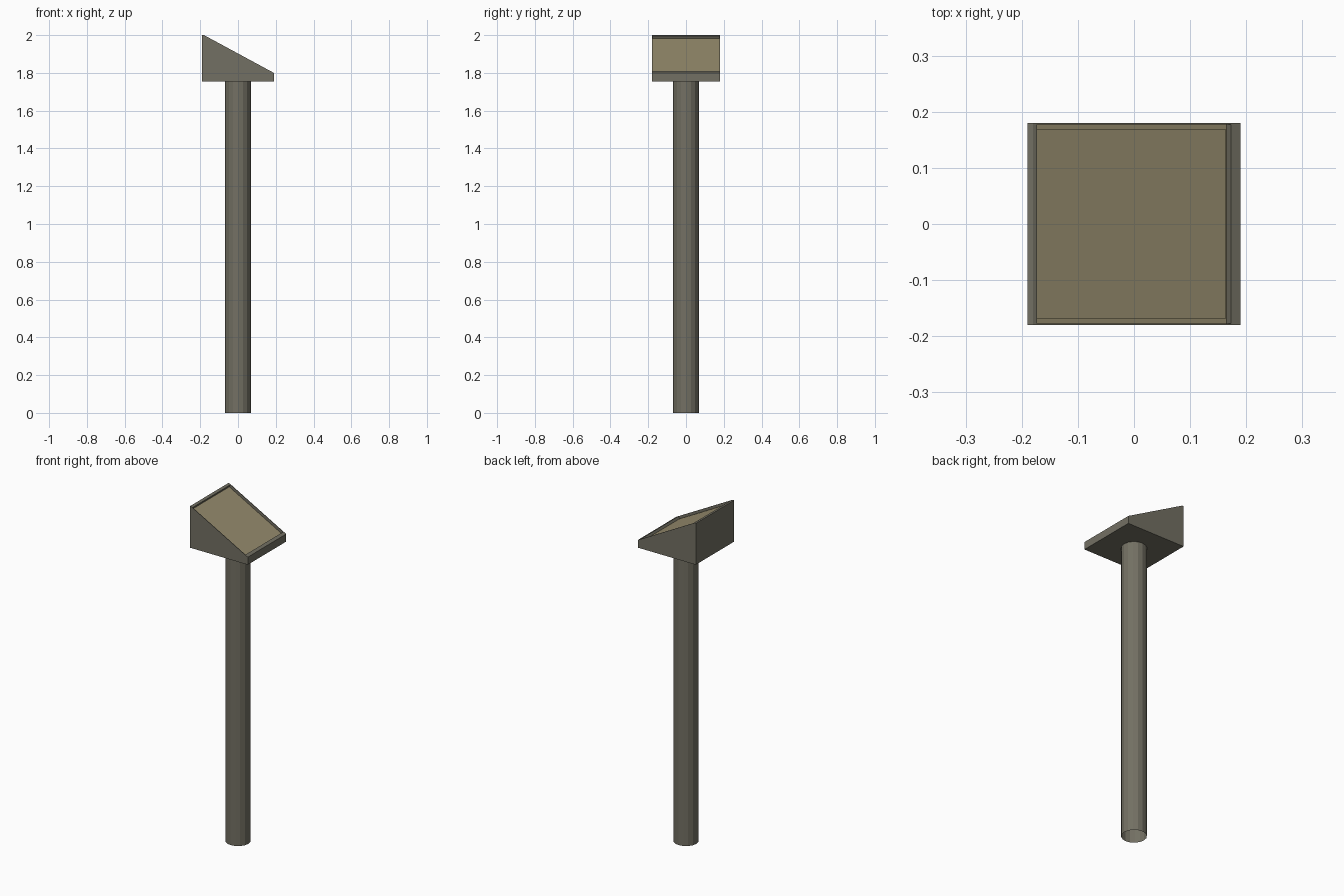
import bpy, bmesh, math
from mathutils import Vector

if "Cube" in bpy.data.objects:
    bpy.data.objects.remove(bpy.data.objects["Cube"])


def material(name, rgb):
    m = bpy.data.materials.new(name)
    m.diffuse_color = (*rgb, 1)
    m.use_nodes = True
    m.node_tree.nodes["Principled BSDF"].inputs["Base Color"].default_value = m.diffuse_color
    return m


METAL = material("weathered metal", (0.171, 0.162, 0.125))
PANEL = material("tan panel", (0.305, 0.262, 0.153))


def finish(name, bm, mats):
    me = bpy.data.meshes.new(name)
    bm.to_mesh(me)
    bm.free()
    for m in mats:
        me.materials.append(m)
    ob = bpy.data.objects.new(name, me)
    bpy.context.collection.objects.link(ob)
    return ob


# Post: open tube, 16 sides
bm = bmesh.new()
bmesh.ops.create_cone(bm, cap_ends=False, segments=16, radius1=0.068, radius2=0.068, depth=1.755)
bmesh.ops.translate(bm, verts=bm.verts, vec=(0, 0, 1.755 / 2))
finish("post", bm, [METAL])

# Head: wedge profile extruded across y
HW = 0.18
profile = [(-0.19, 1.755), (0.19, 1.755), (0.19, 1.80), (-0.18, 2.0), (-0.19, 2.0)]
bm = bmesh.new()
side = bm.faces.new([bm.verts.new((x, -HW, z)) for x, z in profile])
ext = bmesh.ops.extrude_face_region(bm, geom=[side], use_keep_orig=True)
bmesh.ops.translate(bm, vec=(0, 2 * HW, 0),
                    verts=[g for g in ext["geom"] if isinstance(g, bmesh.types.BMVert)])
bmesh.ops.recalc_face_normals(bm, faces=bm.faces)

# Sloped top: inset to a rim, with narrow sides and wider ends
slope = next(f for f in bm.faces if 0.2 < f.normal.x < 0.9 and f.normal.z > 0.2)
n = slope.normal.copy()
grade = (1.80 - 2.0) / 0.37
bmesh.ops.inset_individual(bm, faces=[slope], thickness=0.004)
for v in slope.verts:
    v.co.x = math.copysign(0.173, v.co.x)
    v.co.y = math.copysign(0.177, v.co.y)
    v.co.z = 2.0 + grade * (v.co.x + 0.18)

# Recess with a tan floor
ret = bmesh.ops.extrude_discrete_faces(bm, faces=[slope])
floor = ret["faces"][0]
bmesh.ops.translate(bm, verts=floor.verts, vec=n * -0.017)
floor.material_index = 1
corners = [v.co.copy() for v in floor.verts]
finish("head_housing", bm, [METAL, PANEL])

# Thin plate lying on the recess floor
centre = sum(corners, Vector()) / 4
along = Vector((n.z, 0, -n.x))
bm = bmesh.new()
bmesh.ops.create_cube(bm, size=1)
half = max((c - centre).dot(along) for c in corners) - 0.004
for v in bm.verts:
    a, b, c = v.co
    v.co = centre + along * (a * 2 * half) + Vector((0, b * 0.338, 0)) + n * ((c + 0.5) * 0.003)
bmesh.ops.recalc_face_normals(bm, faces=bm.faces)
finish("sloped_panel", bm, [PANEL])
